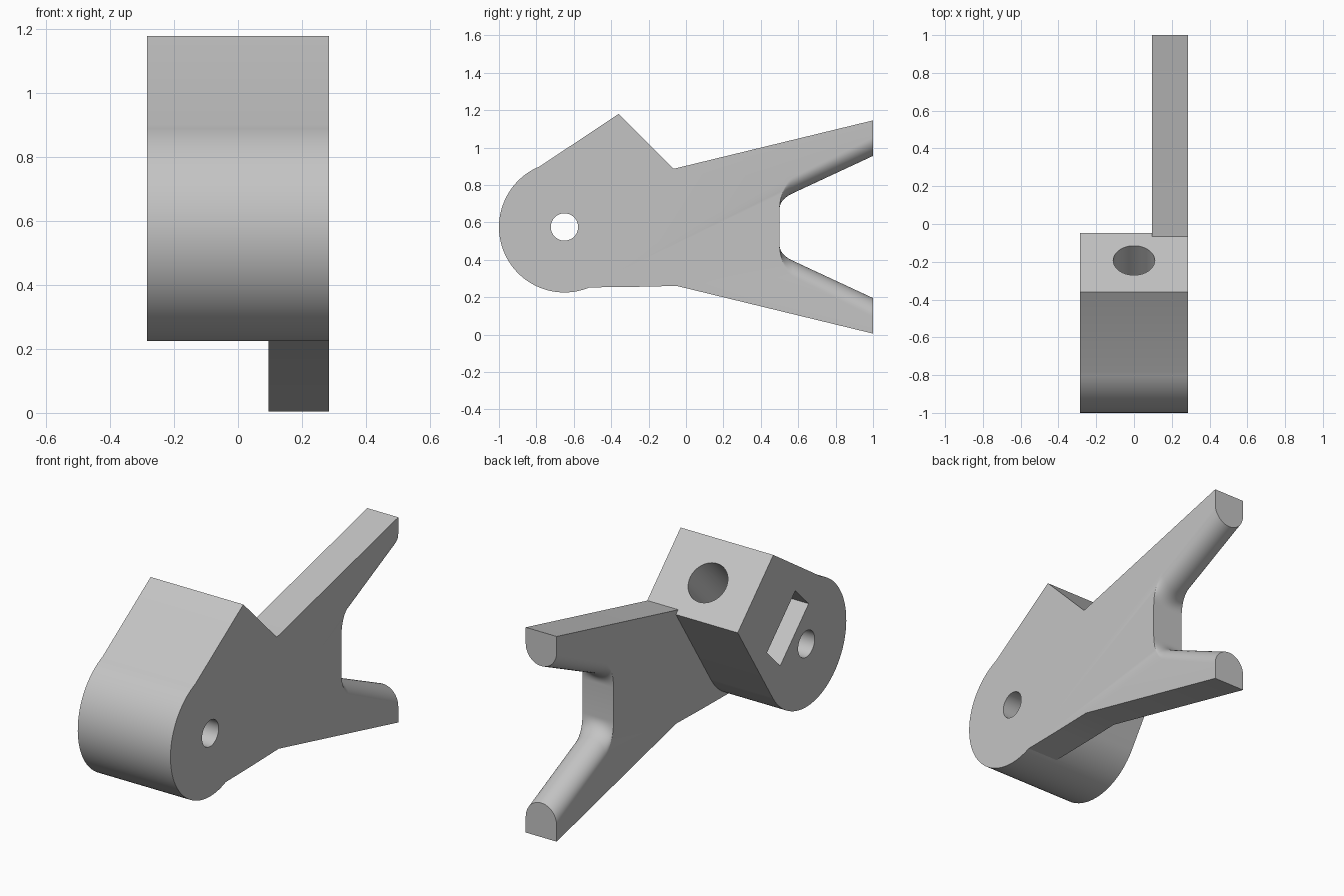
import bpy, bmesh, math
from mathutils import Matrix, Vector

cube = bpy.data.objects.get("Cube")
if cube:
    bpy.data.objects.remove(cube, do_unlink=True)

grey = bpy.data.materials.new("light_grey")
grey.use_nodes = True
colour = (0.55, 0.55, 0.55, 1)
grey.diffuse_color = colour
grey.node_tree.nodes["Principled BSDF"].inputs["Base Color"].default_value = colour

HALF = 0.285                     # half width of the clamp block
PIVOT = Vector((-0.65, 0.575))   # pivot centre in y, z
MID = 0.575                      # height of the fork's mirror line


def loft(name, slices):
    """Closed solid through equal-length (x, [(y, z), ...]) outlines."""
    bm = bmesh.new()
    rings = [[bm.verts.new((x, y, z)) for y, z in pts] for x, pts in slices]
    for a, b in zip(rings, rings[1:]):
        for i in range(len(a)):
            j = (i + 1) % len(a)
            bm.faces.new((a[i], a[j], b[j], b[i]))
    bm.faces.new(rings[0])
    bm.faces.new(rings[-1])
    bmesh.ops.recalc_face_normals(bm, faces=bm.faces)
    mesh = bpy.data.meshes.new(name)
    bm.to_mesh(mesh)
    bm.free()
    mesh.materials.append(grey)
    obj = bpy.data.objects.new(name, mesh)
    bpy.context.collection.objects.link(obj)
    return obj


def arc(centre, radius, start, end, steps):
    angles = [math.radians(start + (end - start) * i / steps) for i in range(steps + 1)]
    return [(centre[0] + radius * math.cos(a), centre[1] + radius * math.sin(a)) for a in angles]


def bend(a, b, c, steps=10):
    a, b, c = Vector(a), Vector(b), Vector(c)
    ts = [i / steps for i in range(steps + 1)]
    return [tuple(a * (1 - t) ** 2 + b * 2 * t * (1 - t) + c * t * t) for t in ts]


def combine(target, other, operation):
    mod = target.modifiers.new(operation.lower(), "BOOLEAN")
    mod.operation, mod.solver, mod.object = operation, "EXACT", other
    bpy.context.view_layer.objects.active = target
    bpy.ops.object.modifier_apply(modifier=mod.name)
    bpy.data.objects.remove(other, do_unlink=True)


# Clamp block: round nose around the pivot and an angled head
block = [(-0.36, 1.18), (-0.047, 0.867)] + arc(PIVOT, 0.35, -31.7, -248, 56)
bracket = loft("fork_bracket", [(-HALF, block), (HALF, block)])

# Fork plate: inner edges are rounded along the arms and run out at the root
root = (0.5, 0.67)
crest = [(1, 0.955)] + bend((0.57, 0.755), (0.5, 0.722), root)
flank = [(1, 1.055)] + bend((0.57, 0.84), (0.505, 0.79), root)
front = [(-0.05, 0.26), (-0.27, 0.255), (-0.52, 0.252), (-0.55, 0.5),
         (-0.3, 0.8), (-0.075, 0.885), (-0.05, 0.89)]
radius, steps = 0.095, 24
slices = []
for k in range(steps + 1):
    a = math.pi * k / steps
    f = 1 - math.sin(a)
    upper = [tuple(Vector(c).lerp(Vector(s), f)) for c, s in zip(crest, flank)]
    lower = [(y, 2 * MID - z) for y, z in reversed(upper)]
    outline = front + [(1, 1.145)] + upper + lower + [(1, 0.005)]
    slices.append((HALF - radius - radius * math.cos(a), outline))
combine(bracket, loft("fork_plate", slices), "UNION")

# Pivot hole
ring = arc(PIVOT, 0.073, 0, 352.5, 47)
combine(bracket, loft("pivot_cutter", [(-0.5, ring), (0.5, ring)]), "DIFFERENCE")

# Bolt hole, square to the sloping back face of the head
slope = Matrix.Translation((0, -0.193, 1.013)) @ Matrix.Rotation(math.radians(45), 4, "X")
slope = Matrix.Translation((0, -0.193, 1.013)) @ Matrix.Rotation(math.radians(-45), 4, "X")
circle = arc((0, 0), 0.11, 0, 352.5, 47)
bolt = loft("bolt_cutter", [(-0.5, circle), (0.2, circle)])
bolt.data.transform(slope @ Matrix.Rotation(math.radians(-90), 4, "Y"))
combine(bracket, bolt, "DIFFERENCE")

# Nut slot, open on one side of the block
slot = [(-0.553, 0.908), (-0.67, 0.791), (-0.42, 0.541), (-0.303, 0.658)]
combine(bracket, loft("slot_cutter", [(-0.5, slot), (0.178, slot)]), "DIFFERENCE")

# Smooth the curved surfaces, keep the edges crisp
bpy.ops.object.select_all(action="DESELECT")
bracket.select_set(True)
bpy.context.view_layer.objects.active = bracket
bpy.ops.object.shade_smooth_by_angle(angle=math.radians(15))
